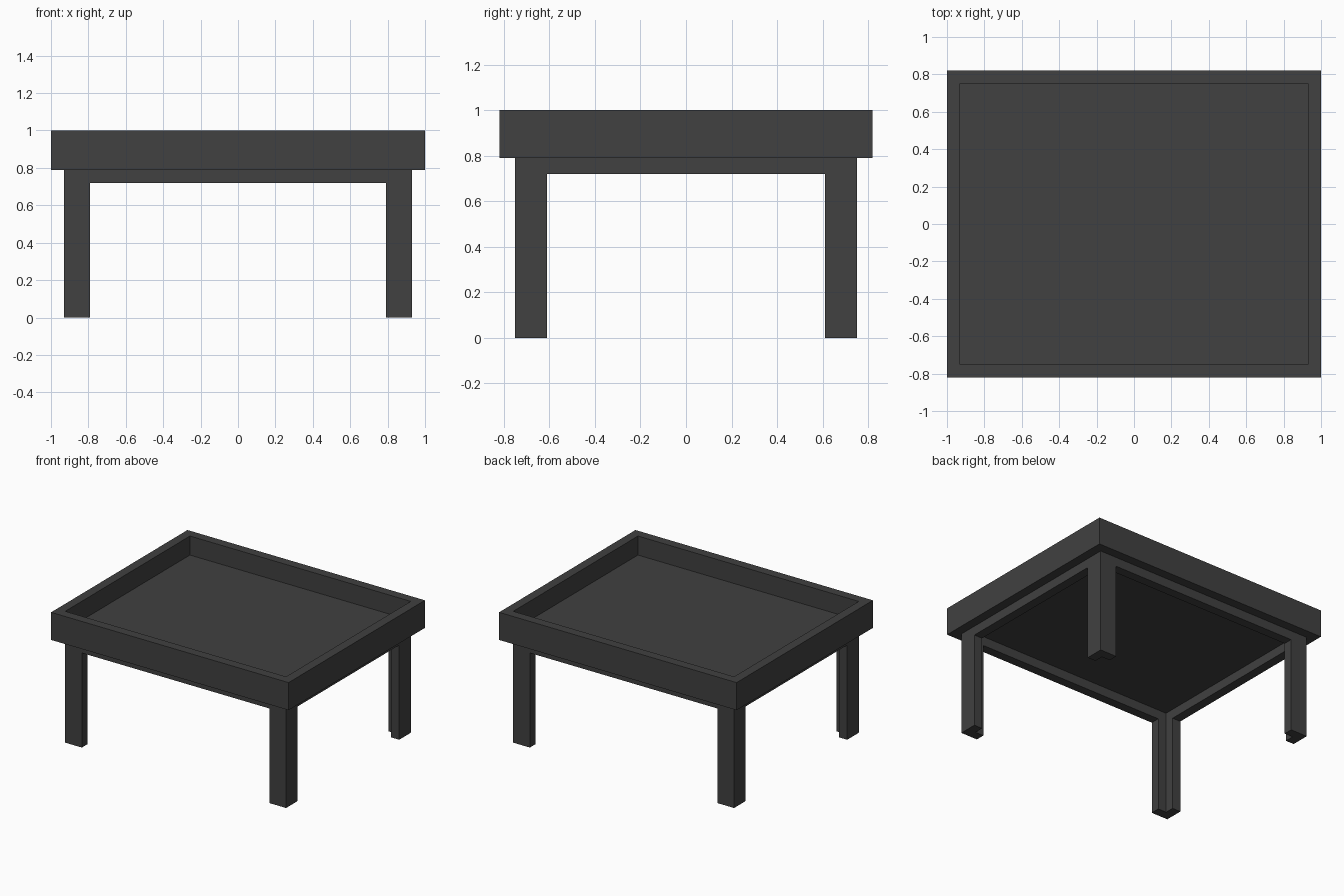
import bpy
import bmesh

cube = bpy.data.objects.get("Cube")
if cube:
    bpy.data.objects.remove(cube, do_unlink=True)

# Main sizes
TOP_X, TOP_Y = 1.0, 0.82        # half sizes of the tray
BASE_X, BASE_Y = 0.93, 0.75     # half sizes of the leg frame
WALL = 0.07                     # thickness of walls, rails and leg arms
LEG = 0.14                      # length of each leg arm
TRAY_BOTTOM, TRAY_FLOOR, TRAY_TOP = 0.79, 0.855, 1.0
RAIL_BOTTOM = TRAY_BOTTOM - WALL

charcoal = bpy.data.materials.new("charcoal")
charcoal.use_nodes = True
COLOUR = (0.052, 0.052, 0.052, 1)
charcoal.diffuse_color = COLOUR
charcoal.node_tree.nodes["Principled BSDF"].inputs["Base Color"].default_value = COLOUR


def prism(bm, outline, bottom, top):
    """Extrude a flat outline upwards; returns the top face."""
    base = bm.faces.new([bm.verts.new((x, y, bottom)) for x, y in outline])
    result = bmesh.ops.extrude_face_region(bm, geom=[base], use_keep_orig=True)["geom"]
    for v in result:
        if isinstance(v, bmesh.types.BMVert):
            v.co.z = top
    bmesh.ops.recalc_face_normals(bm, faces=bm.faces)
    return next(f for f in result if isinstance(f, bmesh.types.BMFace))


def rectangle(x0, x1, y0, y1):
    return [(x0, y0), (x1, y0), (x1, y1), (x0, y1)]


def finish(bm, name, mirror=(False, False)):
    mesh = bpy.data.meshes.new(name)
    bm.to_mesh(mesh)
    bm.free()
    mesh.materials.append(charcoal)
    obj = bpy.data.objects.new(name, mesh)
    bpy.context.scene.collection.objects.link(obj)
    if any(mirror):
        mod = obj.modifiers.new("Mirror", "MIRROR")
        mod.use_axis = (*mirror, False)
    return obj


# Tray: a solid slab with a sunken floor inside a raised rim
bm = bmesh.new()
top = prism(bm, rectangle(-TOP_X, TOP_X, -TOP_Y, TOP_Y), TRAY_BOTTOM, TRAY_TOP)
bmesh.ops.inset_region(bm, faces=[top], thickness=WALL, use_even_offset=True)
floor = bmesh.ops.extrude_face_region(bm, geom=[top])["geom"]
for v in floor:
    if isinstance(v, bmesh.types.BMVert):
        v.co.z = TRAY_FLOOR
if top.is_valid:
    bmesh.ops.delete(bm, geom=[top], context="FACES_ONLY")
bmesh.ops.recalc_face_normals(bm, faces=bm.faces)
finish(bm, "tray")

# Legs: angle section, open towards the middle
bm = bmesh.new()
X, Y = BASE_X, BASE_Y
prism(bm, [(X, Y), (X - LEG, Y), (X - LEG, Y - WALL), (X - WALL, Y - WALL),
           (X - WALL, Y - LEG), (X, Y - LEG)], 0, TRAY_BOTTOM)
finish(bm, "legs", (True, True))

# Rails between the legs
bm = bmesh.new()
prism(bm, rectangle(LEG - X, X - LEG, Y - WALL, Y), RAIL_BOTTOM, TRAY_BOTTOM)
finish(bm, "front_and_back_rails", (False, True))

bm = bmesh.new()
prism(bm, rectangle(X - WALL, X, LEG - Y, Y - LEG), RAIL_BOTTOM, TRAY_BOTTOM)
finish(bm, "side_rails", (True, False))
